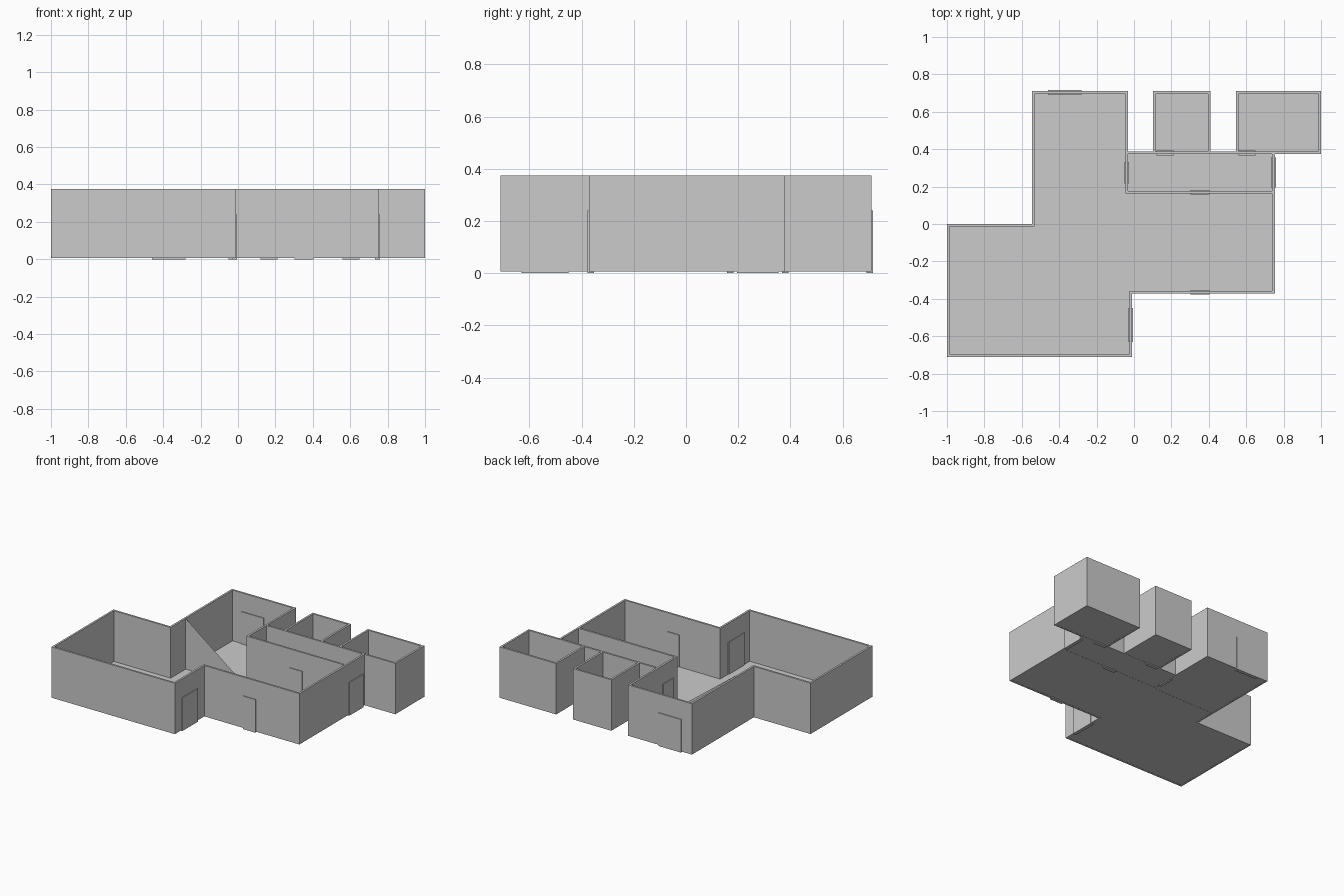
import bpy
from mathutils import Vector

if "Cube" in bpy.data.objects:
    bpy.data.objects.remove(bpy.data.objects["Cube"])

Z0, Z1, T = 0.006, 0.375, 0.014   # wall base, wall top, wall thickness
DOOR_TOP = 0.24


def make(name, verts, faces):
    mesh = bpy.data.meshes.new(name)
    mesh.from_pydata(verts, [], faces)
    mesh.update()
    ob = bpy.data.objects.new(name, mesh)
    bpy.context.collection.objects.link(ob)
    return ob


def inset(pts, closed):
    """Offset an outline to its left (inside of a counter-clockwise room)."""
    pts = [Vector(p) for p in pts]
    n, out = len(pts), []
    for i, p in enumerate(pts):
        normals = []
        for a, b in ((i - 1, i), (i, i + 1)):
            if closed or (a >= 0 and b < n):
                d = (pts[b % n] - pts[a % n]).normalized()
                normals.append(Vector((-d.y, d.x)))
        # corners are square, so the two offsets simply add
        out.append(p + sum(normals, Vector((0, 0))) * T)
    return out


def walls(name, outer, closed=False):
    inner = inset(outer, closed)
    n = len(outer)
    verts = [(p[0], p[1], z) for z in (Z0, Z1) for ring in (outer, inner) for p in ring]
    ob, ib, ot, it = 0, n, 2 * n, 3 * n
    faces = []
    for i in range(n if closed else n - 1):
        j = (i + 1) % n
        faces += [(ob + i, ob + j, ot + j, ot + i), (ib + j, ib + i, it + i, it + j),
                  (ot + i, ot + j, it + j, it + i), (ob + j, ob + i, ib + i, ib + j)]
    if not closed:
        e = n - 1
        faces += [(ob, ot, it, ib), (ob + e, ib + e, it + e, ot + e)]
    make(name, verts, faces)
    return inner


def floor(name, pts):
    make(name, [(p[0], p[1], Z0 + 0.001) for p in pts], [tuple(range(len(pts)))])


def rect(x0, y0, x1, y1):
    return [(x0, y0), (x1, y0), (x1, y1), (x0, y1)]


def door(name, x0, y0, x1, y1):
    v = [(x, y, z) for z in (0, DOOR_TOP) for x, y in rect(x0, y0, x1, y1)]
    make(name, v, [(3, 2, 1, 0), (4, 5, 6, 7)] +
         [(i, (i + 1) % 4, (i + 1) % 4 + 4, i + 4) for i in range(4)])


# Main hall: closed wall ring and floor
hall = [(-1, -0.71), (-0.01, -0.71), (-0.01, -0.372), (0.753, -0.372), (0.753, 0.176),
        (-0.032, 0.176), (-0.032, 0.71), (-0.545, 0.71), (-0.545, 0), (-1, 0)]
floor("hall_floor", walls("hall_walls", hall, True))

# Corridor and two back rooms share walls with their neighbours
walls("corridor_walls", [(0.753, 0.176), (0.753, 0.387), (-0.032, 0.387)])
floor("corridor_floor", rect(-0.032, 0.176, 0.739, 0.373))
walls("small_room_walls", [(0.41, 0.387), (0.41, 0.71), (0.102, 0.71), (0.102, 0.387)])
floor("small_room_floor", rect(0.116, 0.387, 0.396, 0.696))
walls("large_room_walls", [(0.753, 0.375), (1, 0.375), (1, 0.71), (0.545, 0.71), (0.545, 0.387)])
floor("large_room_floor", rect(0.559, 0.387, 0.986, 0.696))

# Doors: slabs slightly thicker than the walls
H = 0.0125
for name, cx, cy, width, along_x in (
        ("side_door", -0.017, -0.54, 0.18, False),
        ("front_door", 0.353, -0.365, 0.10, True),
        ("corridor_front_door", 0.353, 0.169, 0.10, True),
        ("corridor_end_door", 0.746, 0.275, 0.16, False),
        ("corridor_inner_door", -0.039, 0.275, 0.115, False),
        ("small_room_door", 0.165, 0.38, 0.09, True),
        ("large_room_door", 0.605, 0.38, 0.09, True),
        ("back_door", -0.37, 0.703, 0.18, True)):
    hx, hy = (width / 2, H) if along_x else (H, width / 2)
    door(name, cx - hx, cy - hy, cx + hx, cy + hy)

# Thin sloping partition across the hall
make("sloped_partition", [(-0.531, 0.158, Z0), (-0.046, 0.162, Z0), (-0.531, 0.158, Z1)], [(0, 1, 2)])
